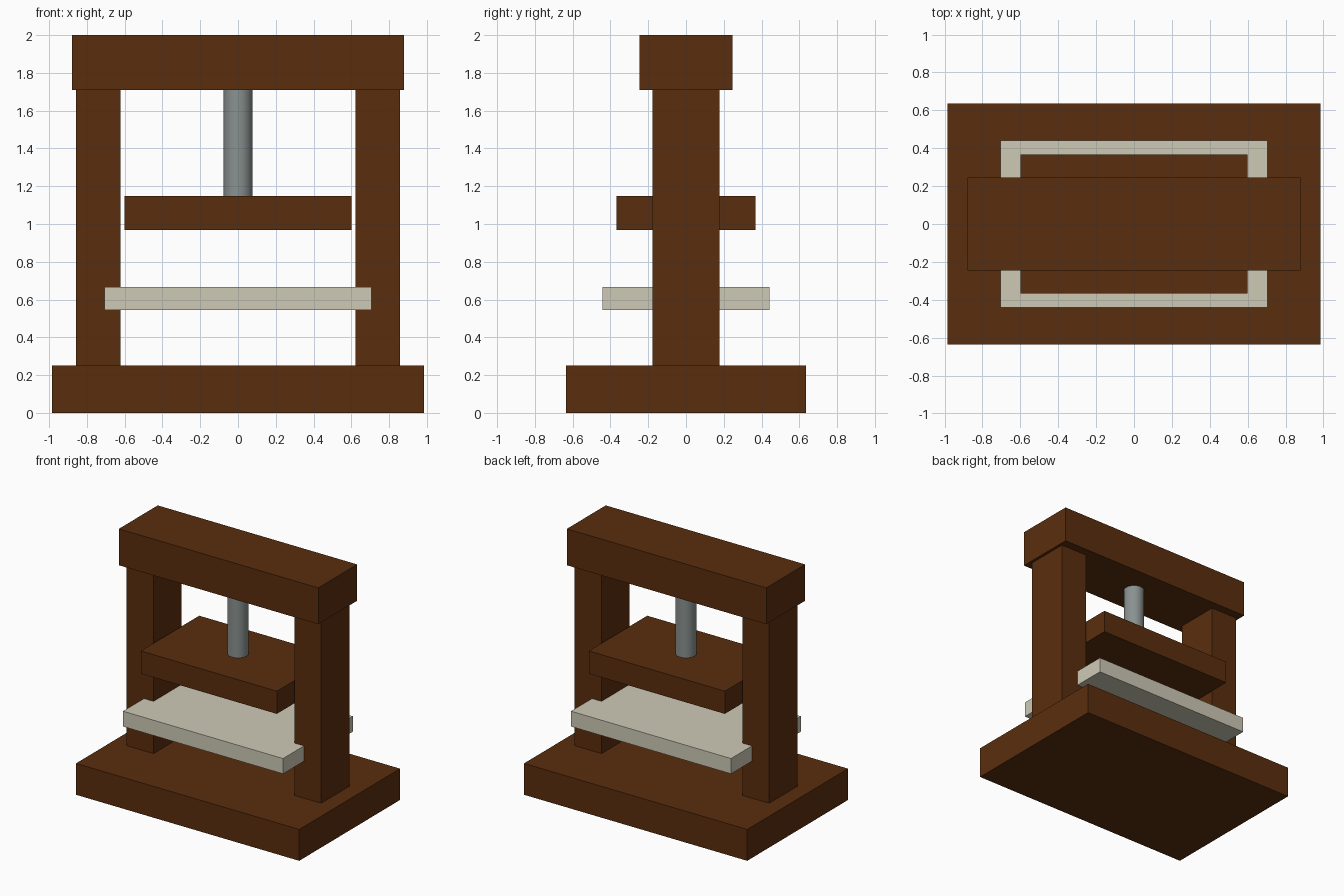
import bpy
import math

if "Cube" in bpy.data.objects:
    bpy.data.objects.remove(bpy.data.objects["Cube"])


def material(name, rgb):
    m = bpy.data.materials.new(name)
    m.diffuse_color = (*rgb, 1.0)
    m.use_nodes = True
    m.node_tree.nodes["Principled BSDF"].inputs["Base Color"].default_value = m.diffuse_color
    return m


wood = material("dark_wood", (0.102, 0.027, 0.0045))
stone = material("pale_stone", (0.62, 0.59, 0.47))
steel = material("grey_steel", (0.25, 0.285, 0.278))


def box(name, x, y, z, mat):
    """Box from (min, max) ranges along each axis."""
    bpy.ops.mesh.primitive_cube_add(
        size=1, location=[(a + b) / 2 for a, b in (x, y, z)])
    ob = bpy.context.object
    ob.name = name
    ob.scale = [b - a for a, b in (x, y, z)]
    bpy.ops.object.transform_apply(location=False, rotation=False, scale=True)
    ob.data.materials.append(mat)
    return ob


# Frame: base slab, two posts and the top beam
box("base", (-0.985, 0.985), (-0.635, 0.635), (0, 0.25), wood)
for side, s in (("left", -1), ("right", 1)):
    box(side + "_post", sorted((s * 0.622, s * 0.858)), (-0.177, 0.177),
        (0.25, 1.71), wood)
box("top_beam", (-0.88, 0.88), (-0.245, 0.245), (1.71, 2.0), wood)

# Pressing plate and the pale bed that passes through the posts
box("press_plate", (-0.6, 0.6), (-0.368, 0.368), (0.967, 1.148), wood)
box("press_bed", (-0.706, 0.706), (-0.441, 0.441), (0.545, 0.667), stone)

# Round steel screw between beam and plate
bpy.ops.mesh.primitive_cylinder_add(
    vertices=32, radius=0.077, depth=0.582, location=(0, 0, 1.429))
screw = bpy.context.object
screw.name = "press_screw"
screw.data.materials.append(steel)
bpy.ops.object.shade_smooth_by_angle(angle=math.radians(30))
